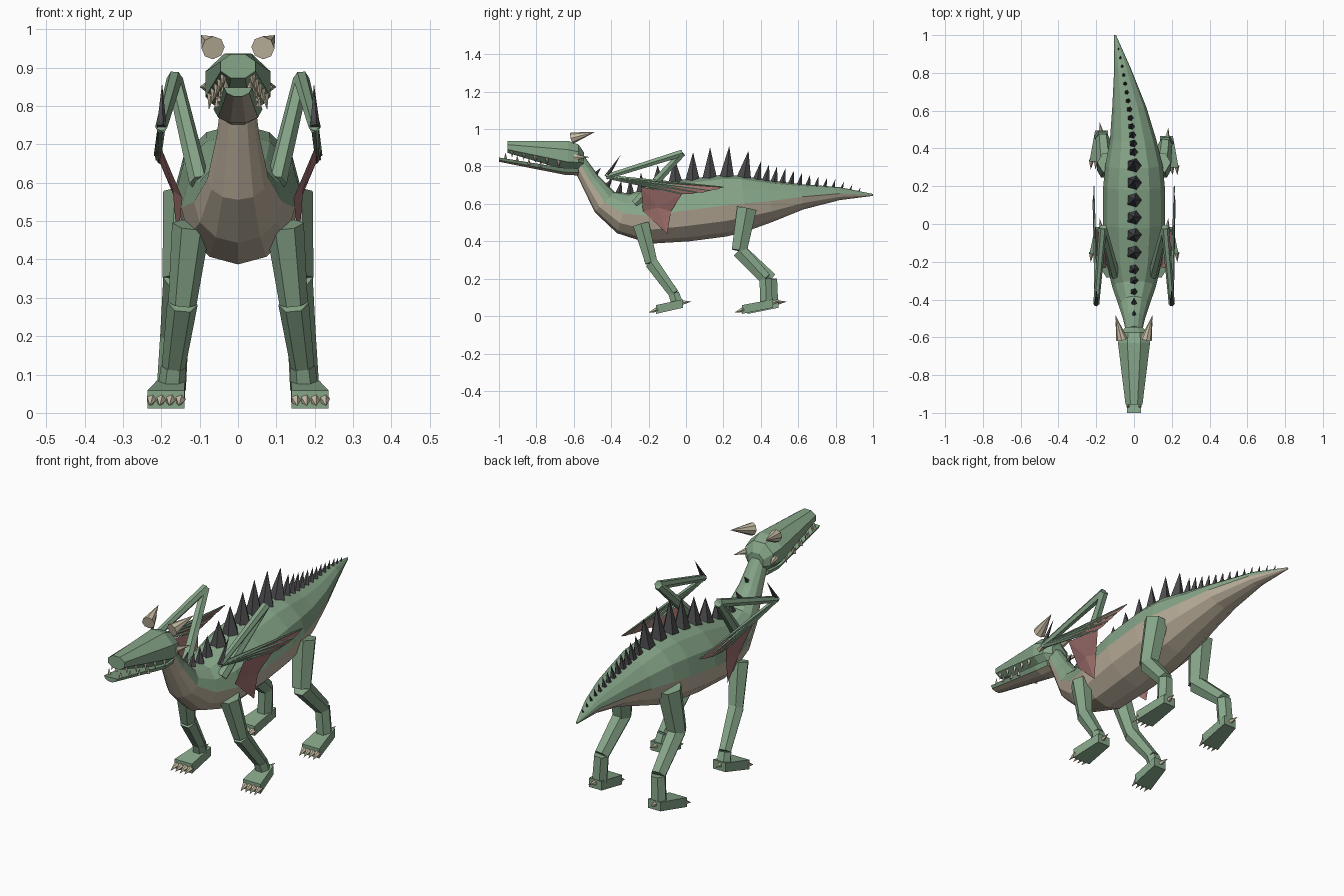
import bpy, bmesh, math
from mathutils import Vector as V

if "Cube" in bpy.data.objects:
    bpy.data.objects.remove(bpy.data.objects["Cube"])


def material(name, rgb):
    m = bpy.data.materials.new(name)
    m.use_nodes = True
    m.diffuse_color = (*rgb, 1)
    m.node_tree.nodes["Principled BSDF"].inputs["Base Color"].default_value = (*rgb, 1)
    return m


GREEN = material("scale green", (0.24, 0.38, 0.25))
BELLY = material("belly tan", (0.50, 0.43, 0.33))
HORN = material("horn ivory", (0.60, 0.53, 0.39))
SPINE = material("spine charcoal", (0.07, 0.07, 0.075))
MEMBRANE = material("wing membrane red", (0.36, 0.17, 0.16))


def finish(bm, name, *mats):
    bmesh.ops.remove_doubles(bm, verts=bm.verts, dist=1e-5)
    bmesh.ops.recalc_face_normals(bm, faces=bm.faces)
    mesh = bpy.data.meshes.new(name)
    bm.to_mesh(mesh)
    bm.free()
    for m in mats:
        mesh.materials.append(m)
    ob = bpy.data.objects.new(name, mesh)
    bpy.context.collection.objects.link(ob)
    return ob


def loft(bm, rings, pick=lambda j: 0):
    """Skin a list of point rings; pick gives the material of each strip."""
    loops = [[bm.verts.new(p) for p in r] for r in rings]
    n = len(loops[0])
    for a, b in zip(loops, loops[1:]):
        for j in range(n):
            k = (j + 1) % n
            bm.faces.new((a[j], a[k], b[k], b[j])).material_index = pick(j)
    bm.faces.new(loops[0])
    bm.faces.new(loops[-1])


def ring(c, u, v, a, b, n, phase=0.0):
    angles = [2 * math.pi * j / n + phase for j in range(n)]
    return [c + u * a * math.cos(t) + v * b * math.sin(t) for t in angles]


def tube(bm, p, q, r1, r2=0.0, n=6):
    """Tapered bar, or a cone where r2 is zero."""
    p, q = V(p), V(q)
    d = (q - p).normalized()
    u = V((1, 0, 0))
    u = (u - d * u.dot(d)).normalized()
    v = d.cross(u)
    loft(bm, [ring(p, u, v, r1, r1, n), ring(q, u, v, r2, r2, n)])


X, Z = V((1, 0, 0)), V((0, 0, 1))

# Body: neck to tail as (x, y, z, half width, half height)
body = [(0, -.575, .83, .042, .04), (0, -.51, .72, .056, .052),
        (0, -.435, .61, .08, .076), (0, -.335, .55, .115, .112),
        (0, -.2, .535, .148, .148), (0, 0, .565, .165, .166),
        (0, .2, .59, .163, .165), (0, .31, .603, .152, .15),
        (-.005, .45, .615, .122, .112), (-.025, .62, .638, .09, .068),
        (-.06, .82, .655, .045, .035), (-.1, 1, .648, .005, .005)]
rings = []
for i, (x, y, z, w, h) in enumerate(body):
    a, b = body[max(i - 1, 0)], body[min(i + 1, len(body) - 1)]
    t = V((0, b[1] - a[1], b[2] - a[2])).normalized()
    rings.append(ring(V((x, y, z)), X, X.cross(t), w, h, 12))
bm = bmesh.new()
loft(bm, rings, lambda j: int(j >= 6))
finish(bm, "body", GREEN, BELLY)

# Back spines, seated on the ridge of the body
ridge = [r[3] for r in rings]
bm = bmesh.new()


def on_ridge(y):
    for a, b in zip(ridge, ridge[1:]):
        if a.y <= y <= b.y:
            return a.lerp(b, (y - a.y) / (b.y - a.y)), (b - a).normalized()


def spine(y, h, r):
    p, t = on_ridge(y)
    up = (X.cross(t) + Z).normalized()
    tube(bm, p - up * .015, p + up * h + V((0, .012, 0)), r, 0, 5)


for i in range(5):
    spine(-.48 + i * .06, .03 + i * .016, .014 + i * .004)
for i in range(6):
    spine(-.15 + i * .092, .11 + .045 * min(i, 3) / 3 - .02 * (i == 5), .042)
for i in range(13):
    f = i / 12
    spine(.38 + i * .045, .09 - .07 * f, .026 - .019 * f)
finish(bm, "back_spines", SPINE)

# Skull and lower jaw
bm = bmesh.new()
skull = [(-.955, .904, .045, .031), (-.63, .857, .085, .08),
         (-.575, .85, .075, .068), (-.545, .835, .042, .04)]
loft(bm, [ring(V((0, y, z)), X, Z, w / .924, h / .924, 8, math.pi / 8)
          for y, z, w, h in skull])
finish(bm, "skull", GREEN)

bm = bmesh.new()
jaw = [(-1, .848, .036, .024), (-.65, .792, .064, .038), (-.575, .79, .055, .04)]
loft(bm, [[V((w * math.cos(k * math.pi / 5), y, z - h * math.sin(k * math.pi / 5)))
           for k in range(6)] for y, z, w, h in jaw], lambda j: int(0 < j < 4))
finish(bm, "lower_jaw", GREEN, BELLY)

# Horns and teeth
horns, cheeks, teeth = bmesh.new(), bmesh.new(), bmesh.new()
for s in (1, -1):
    tube(horns, (s * .065, -.61, .952), (s * .097, -.485, .985), .031, 0, 8)
    tube(cheeks, (s * .072, -.595, .85), (s * .1, -.515, .85), .018, 0, 6)
    for i in range(5):
        f = i / 4
        x, y, z = .036 + .034 * f, -.93 + .25 * f, .878 - .056 * f
        tube(teeth, (s * x, y, z + .012), (s * (x + .006), y, z - .032), .011, 0, 4)
        if i < 4:
            tube(teeth, (s * x * .85, y - .035, z - .038),
                 (s * x * .9, y - .035, z - .004), .009, 0, 4)
finish(horns, "horns", HORN)
finish(cheeks, "cheek_horns", HORN)
finish(teeth, "teeth", HORN)


def leg(name, s, joints, radii, toe, heel):
    """Jointed limb with a wedge foot, four claws and a heel spur."""
    bm = bmesh.new()
    pts = [V((s * x, y, z)) for x, y, z in joints]
    for p, q, (r1, r2) in zip(pts, pts[1:], radii):
        tube(bm, p, q, r1, r2)
    finish(bm, name, GREEN)

    bm = bmesh.new()
    feet = [(.188, toe, .012, .048, .047), (.172, heel, .045, .034, .045)]
    loft(bm, [[V((s * x + dx * w, y, z + dz * h)) for dx, dz in
               ((-1, 0), (1, 0), (1, 1), (-1, 1))] for x, y, z, w, h in feet])
    finish(bm, name + "_foot", GREEN)

    bm = bmesh.new()
    for k in (-1.5, -.5, .5, 1.5):
        x = s * .188 + k * .025
        tube(bm, (x, toe + .008, .036), (x + s * .004, toe - .042, .018), .015, 0, 5)
    tube(bm, (s * .175, heel - .01, .072), (s * .182, heel + .045, .078), .014, 0, 5)
    finish(bm, name + "_claws", HORN)


def wing(side, s):
    """Folded wing: two arm bones, thumb claw, fingers and membrane."""
    def P(x, y, z):
        return V((s * x, y, z))
    shoulder, elbow, wrist = P(.1, -.27, .6), P(.165, -.02, .872), P(.2, -.425, .745)
    bm = bmesh.new()
    tube(bm, shoulder, elbow, .027, .021)
    tube(bm, elbow, wrist, .021, .016)
    finish(bm, side + "_wing_arm", GREEN)

    bm = bmesh.new()
    tube(bm, wrist, P(.198, -.35, .86), .014, 0, 5)
    finish(bm, side + "_wing_claw", SPINE)

    tips = [P(.213, .2, .69), P(.217, .13, .672), P(.213, .06, .66), P(.205, -.02, .652)]
    bm = bmesh.new()
    for t in tips:
        tube(bm, wrist, t, .011, .003, 5)
    finish(bm, side + "_wing_fingers", GREEN)

    # Folded skin between the fingers, then down to the flank
    bm = bmesh.new()
    for a, b in zip(tips, tips[1:]):
        bm.faces.new([bm.verts.new(p) for p in (wrist, a, a.lerp(b, .5) - Z * .004, b)])
    hem = [P(.205, -.02, .655), P(.2, -.24, .69), P(.145, -.23, .56),
           P(.158, -.1, .44), P(.165, -.08, .56)]
    c = bm.verts.new(P(.17, -.15, .58))
    vs = [bm.verts.new(p) for p in hem]
    for i in range(len(vs)):
        bm.faces.new((c, vs[i], vs[(i + 1) % len(vs)]))
    finish(bm, side + "_wing_membrane", MEMBRANE)


for side, s in (("left", 1), ("right", -1)):
    d = .03 if s < 0 else 0   # slight stride
    leg(side + "_front_leg", s,
        [(.122, -.24, .49), (.145, -.185, .285), (.168, -.065, .12), (.174, -.045, .06)],
        [(.05, .037), (.04, .031), (.033, .036)], -.16, -.015)
    leg(side + "_hind_leg", s,
        [(.135, .325, .575), (.15, .285, .35), (.166, .425 + d, .2), (.174, .43 + d, .06)],
        [(.06, .047), (.045, .037), (.037, .038)], .3 + d, .465 + d)
    wing(side, s)
